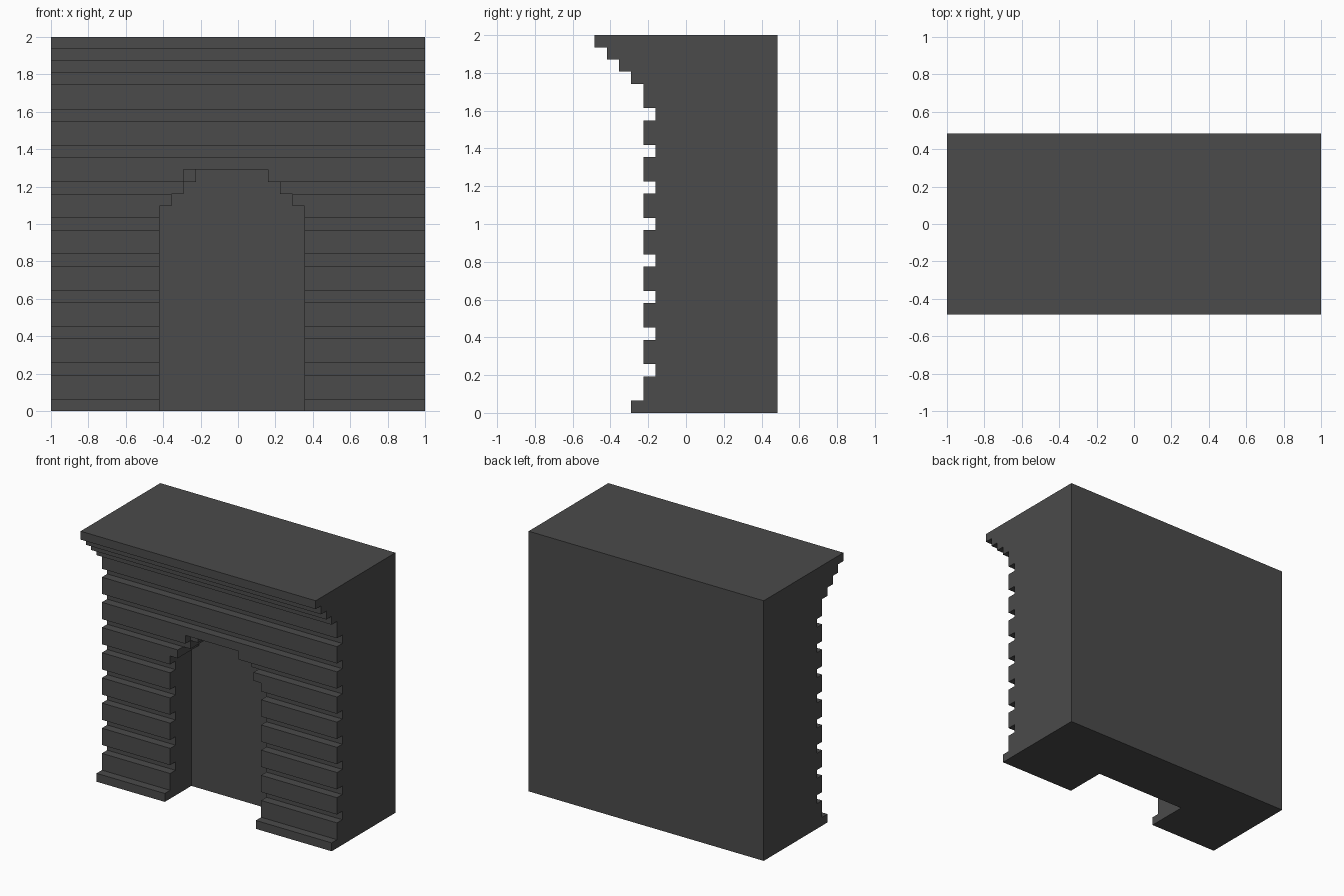
import bpy, bmesh

if "Cube" in bpy.data.objects:
    bpy.data.objects.remove(bpy.data.objects["Cube"])

U = 2 / 31                                # one block of the stepped masonry
X = lambda i: i * U - 1                   # blocks counted from the -x side
Y = lambda j: (j - 7.5) * U               # blocks counted from the front

stone = bpy.data.materials.new("dark grey stone")
stone.use_nodes = True
grey = (0.07, 0.07, 0.07, 1)
stone.diffuse_color = grey
stone.node_tree.nodes["Principled BSDF"].inputs["Base Color"].default_value = grey


def prism(name, outline, offset):
    """Extrude a closed outline of 3D points along an offset."""
    bm = bmesh.new()
    face = bm.faces.new([bm.verts.new(p) for p in outline])
    new = bmesh.ops.extrude_face_region(bm, geom=[face])["geom"]
    bmesh.ops.translate(bm, vec=offset,
                        verts=[v for v in new if isinstance(v, bmesh.types.BMVert)])
    bmesh.ops.recalc_face_normals(bm, faces=bm.faces)
    mesh = bpy.data.meshes.new(name)
    bm.to_mesh(mesh)
    bm.free()
    mesh.materials.append(stone)
    obj = bpy.data.objects.new(name, mesh)
    bpy.context.collection.objects.link(obj)
    return obj


def cut(obj, cutter):
    """Subtract a helper solid and discard it."""
    cutter.hide_render = True
    mod = obj.modifiers.new("cut", "BOOLEAN")
    mod.operation, mod.solver, mod.object = "DIFFERENCE", "EXACT", cutter
    bpy.context.view_layer.objects.active = obj
    bpy.ops.object.modifier_apply(modifier=mod.name)
    bpy.data.objects.remove(cutter)


# Side profile as (setback, top of course): plinth, grooved courses, cornice
courses = [(3, 1), (4, 3)]
for k in range(3, 25, 3):
    courses += [(5, k + 1), (4, k + 3)]
courses += [(3, 28), (2, 29), (1, 30), (0, 31)]

profile, z = [(15, 0)], 0
for setback, top in courses:
    profile += [(setback, z), (setback, top)]
    z = top
profile.append((15, 31))
surround = prism("fireplace_surround", [(-1, Y(j), k * U) for j, k in profile], (2, 0, 0))

# Recess with a stepped arch, mirrored about its middle
half = [(6, -1), (6, 17), (5, 17), (5, 18), (4, 18), (4, 19), (3, 19), (3, 20)]
arch = [(15 - w, k) for w, k in half] + [(15 + w, k) for w, k in reversed(half)]
cut(surround, prism("arch_cutter", [(X(i), Y(-1), k * U) for i, k in arch],
                    (0, 9 * U, 0)))

# Single missing block at the upper corner of the arch
notch = [(11, 18.5), (12.5, 18.5), (12.5, 20), (11, 20)]
cut(surround, prism("notch_cutter", [(X(i), Y(-1), k * U) for i, k in notch],
                    (0, 6 * U, 0)))
